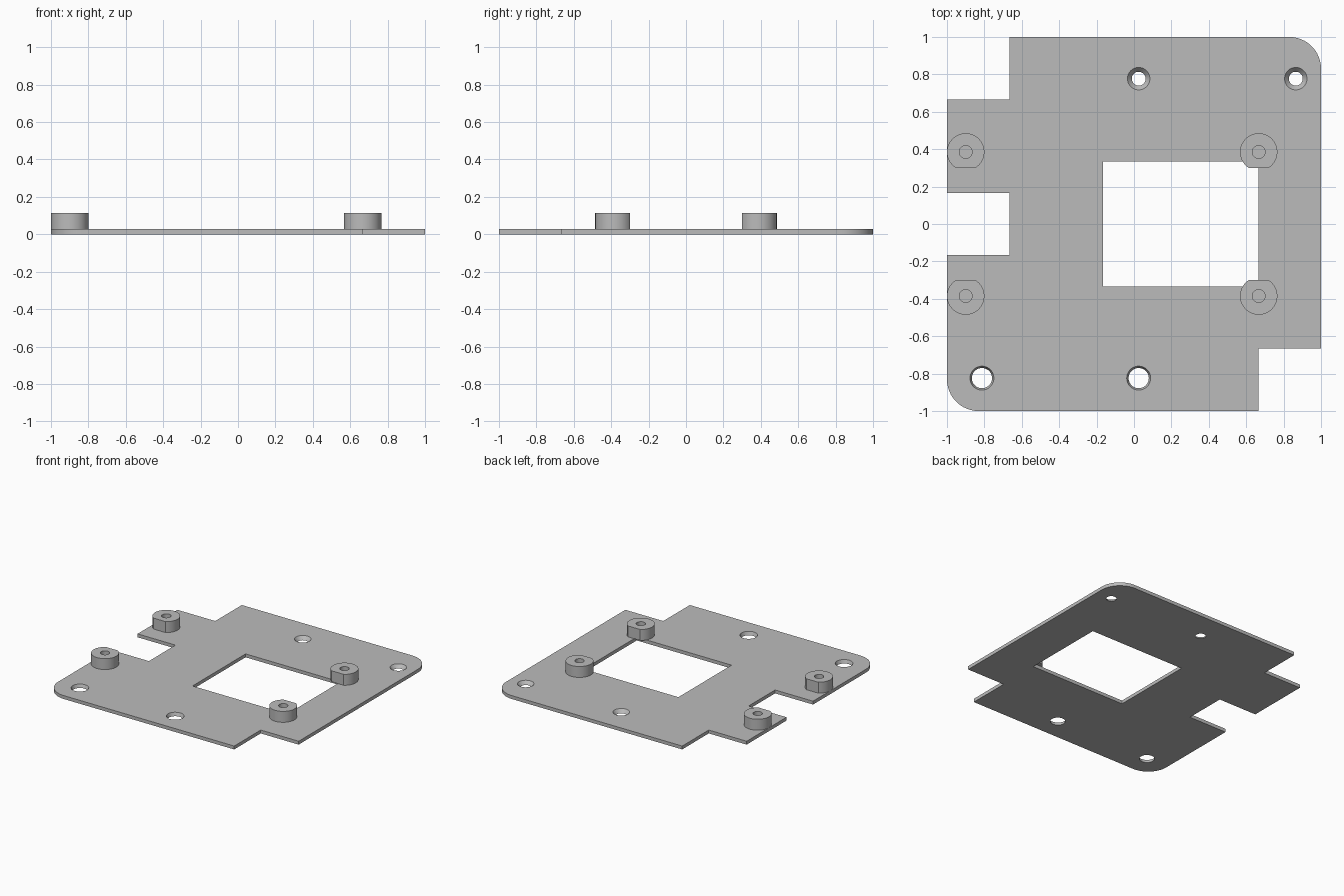
import bpy
import bmesh
from math import cos, sin, pi, acos

if "Cube" in bpy.data.objects:
    bpy.data.objects.remove(bpy.data.objects["Cube"], do_unlink=True)

THICK, TOP = 0.027, 0.114
THIRD = 1 / 3
EDGE = 2 * THIRD       # shared edge line of notches and window
SLOT = THIRD / 2       # half width of the side slot
CORNER = 0.17

grey = bpy.data.materials.new("plain_grey")
grey.use_nodes = True
colour = (0.5, 0.5, 0.5, 1)
grey.diffuse_color = colour
grey.node_tree.nodes["Principled BSDF"].inputs["Base Color"].default_value = colour


def arc(cx, cy, r, start, end, n):
    step = (end - start) / n
    return [(cx + r * cos(start + i * step), cy + r * sin(start + i * step))
            for i in range(n + 1)]


def prism(name, outline, z0, z1):
    """Extrude a flat counter-clockwise outline from z0 to z1."""
    bm = bmesh.new()
    face = bm.faces.new([bm.verts.new((x, y, z0)) for x, y in outline])
    ext = bmesh.ops.extrude_face_region(bm, geom=[face], use_keep_orig=True)
    for v in ext["geom"]:
        if isinstance(v, bmesh.types.BMVert):
            v.co.z = z1
    bmesh.ops.recalc_face_normals(bm, faces=bm.faces)
    return add_object(name, bm)


def add_object(name, bm):
    mesh = bpy.data.meshes.new(name)
    bm.to_mesh(mesh)
    bm.free()
    mesh.materials.append(grey)
    ob = bpy.data.objects.new(name, mesh)
    bpy.context.collection.objects.link(ob)
    return ob


def cone(x, y, r_low, r_high, z0, z1):
    """Round cutter with the given radii at heights z0 and z1."""
    bm = bmesh.new()
    bmesh.ops.create_cone(bm, cap_ends=True, segments=48, radius1=r_low,
                          radius2=r_high, depth=z1 - z0)
    bmesh.ops.translate(bm, verts=bm.verts, vec=(x, y, (z0 + z1) / 2))
    return add_object("cutter", bm)


def activate(ob):
    bpy.ops.object.select_all(action="DESELECT")
    ob.select_set(True)
    bpy.context.view_layer.objects.active = ob


def cut(ob, cutter):
    mod = ob.modifiers.new("cut", "BOOLEAN")
    mod.operation, mod.solver, mod.object = "DIFFERENCE", "EXACT", cutter
    activate(ob)
    bpy.ops.object.modifier_apply(modifier=mod.name)
    bpy.data.objects.remove(cutter, do_unlink=True)


def smooth(ob):
    activate(ob)
    bpy.ops.object.shade_smooth_by_angle(angle=pi / 6)


# Base plate: two rounded corners, two corner notches and a side slot
c = 1 - CORNER
outline = arc(-c, -c, CORNER, pi, 1.5 * pi, 16)
outline += [(EDGE, -1), (EDGE, -EDGE), (1, -EDGE)]
outline += arc(c, c, CORNER, 0, pi / 2, 16)
outline += [(-EDGE, 1), (-EDGE, EDGE), (-1, EDGE),
            (-1, SLOT), (-EDGE, SLOT), (-EDGE, -SLOT), (-1, -SLOT)]
plate = prism("base_plate", outline, 0, THICK)

# Central window
window = [(-SLOT, -THIRD), (EDGE, -THIRD), (EDGE, THIRD), (-SLOT, THIRD)]
cut(plate, prism("cutter", window, -THICK, 2 * THICK))

# Countersunk screw holes: two narrow at the back, two wide at the front
for x, y, low, high in ((0.025, 0.777, 0.037, 0.06), (0.865, 0.777, 0.037, 0.06),
                        (-0.813, -0.824, 0.054, 0.064), (0.025, -0.824, 0.054, 0.064)):
    slope = high - low
    cut(plate, cone(x, y, low - slope, high + slope, -THICK, 2 * THICK))
smooth(plate)

# Standoffs: round posts with a flat facing the middle and a bore
RADIUS, FLAT, POST_Y = 0.1, 0.085, 0.385
half = acos(FLAT / RADIUS)
for x, side in ((-0.9, "right"), (EDGE, "left")):
    for s, end in ((-1, "front"), (1, "back")):
        mid = -s * pi / 2
        shape = arc(x, s * POST_Y, RADIUS, mid + half, mid + 2 * pi - half, 48)
        post = prism(f"standoff_{end}_{side}", shape, THICK, TOP)
        cut(post, cone(x, s * POST_Y, 0.034, 0.034, 0, 2 * TOP))
        smooth(post)
